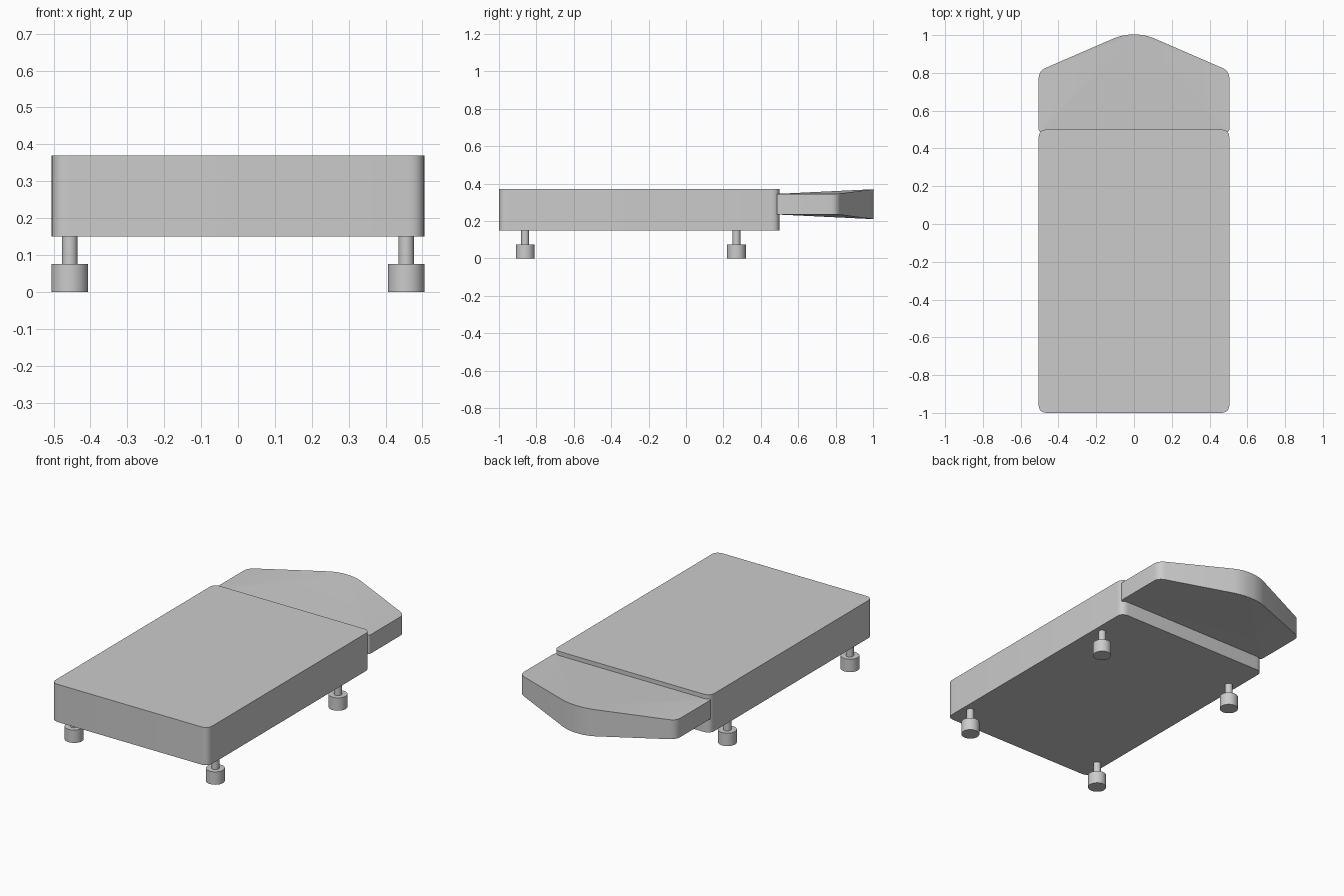
import bpy, bmesh, math
from mathutils import Vector

cube = bpy.data.objects.get("Cube")
if cube:
    bpy.data.objects.remove(cube, do_unlink=True)

grey = bpy.data.materials.new("plain_grey")
grey.use_nodes = True
colour = (0.6, 0.6, 0.6, 1)
grey.diffuse_color = colour
grey.node_tree.nodes["Principled BSDF"].inputs["Base Color"].default_value = colour


def finish(bm, name):
    bmesh.ops.recalc_face_normals(bm, faces=bm.faces)
    mesh = bpy.data.meshes.new(name)
    bm.to_mesh(mesh)
    bm.free()
    mesh.materials.append(grey)
    obj = bpy.data.objects.new(name, mesh)
    bpy.context.collection.objects.link(obj)
    bpy.ops.object.select_all(action="DESELECT")
    obj.select_set(True)
    bpy.context.view_layer.objects.active = obj
    bpy.ops.object.shade_smooth_by_angle(angle=math.radians(35))
    return obj


def round_corners(points, radii, steps=6):
    """Replace each corner with a smooth arc; z follows the corner's edges."""
    out = []
    for i, (p, r) in enumerate(zip(points, radii)):
        a = p + (points[i - 1] - p).normalized() * r
        b = p + (points[(i + 1) % len(points)] - p).normalized() * r
        for k in range(steps + 1):
            t = k / steps
            out.append(a * (1 - t) ** 2 + p * 2 * t * (1 - t) + b * t * t)
    return out


def slab(name, outline, middle):
    """Close an outline into a slab, mirrored above and below the middle height."""
    bm = bmesh.new()
    top = [bm.verts.new(p) for p in outline]
    low = [bm.verts.new((p.x, p.y, 2 * middle - p.z)) for p in outline]
    for i in range(len(top)):
        bm.faces.new((top[i - 1], top[i], low[i], low[i - 1]))
    caps = [bm.faces.new(top), bm.faces.new(low)]
    return bm, caps


# Main bed with rounded upright corners
W = 0.505
corners = [Vector(c) for c in ((-W, -1, 0.37), (W, -1, 0.37), (W, 0.5, 0.37), (-W, 0.5, 0.37))]
bm, _ = slab("bed", round_corners(corners, [0.045] * 4), 0.26)
finish(bm, "bed")

# Pointed end panel, thickening towards its blunt tip
half = [(W, 0.485, 0.345), (W, 0.81, 0.345), (0.06, 1.003, 0.37)]
right = [Vector(c) for c in half]
left = [Vector((-p.x, p.y, p.z)) for p in reversed(right)]
outline = round_corners(right + left, [0.02, 0.04, 0.055, 0.055, 0.04, 0.02])
bm, caps = slab("end_panel", outline, 0.29)
# Fan each cap from the middle of the tip so the surface slopes up to it
for cap in caps:
    ring = list(cap.verts)
    tip = max(ring, key=lambda v: (round(v.co.y, 4), v.co.x))
    n = ring.index(tip)
    ring = ring[n:] + ring[:n]
    bm.faces.remove(cap)
    for a, b in zip(ring[1:-1], ring[2:]):
        bm.faces.new((ring[0], a, b))
bmesh.ops.remove_doubles(bm, verts=bm.verts, dist=0.0005)
finish(bm, "end_panel")


# Four feet, each a thin stem on a wide pad
def cylinder(name, radius, x, y, low, high):
    bm = bmesh.new()
    bmesh.ops.create_cone(bm, cap_ends=True, segments=32, radius1=radius,
                          radius2=radius, depth=high - low)
    bmesh.ops.translate(bm, verts=bm.verts, vec=(x, y, (low + high) / 2))
    finish(bm, name)


for side, x in (("left", 0.456), ("right", -0.456)):
    for end, y in (("front", -0.86), ("back", 0.27)):
        cylinder(f"{end}_{side}_foot_pad", 0.05, x, y, 0, 0.075)
        cylinder(f"{end}_{side}_foot_stem", 0.021, x, y, 0.07, 0.16)
